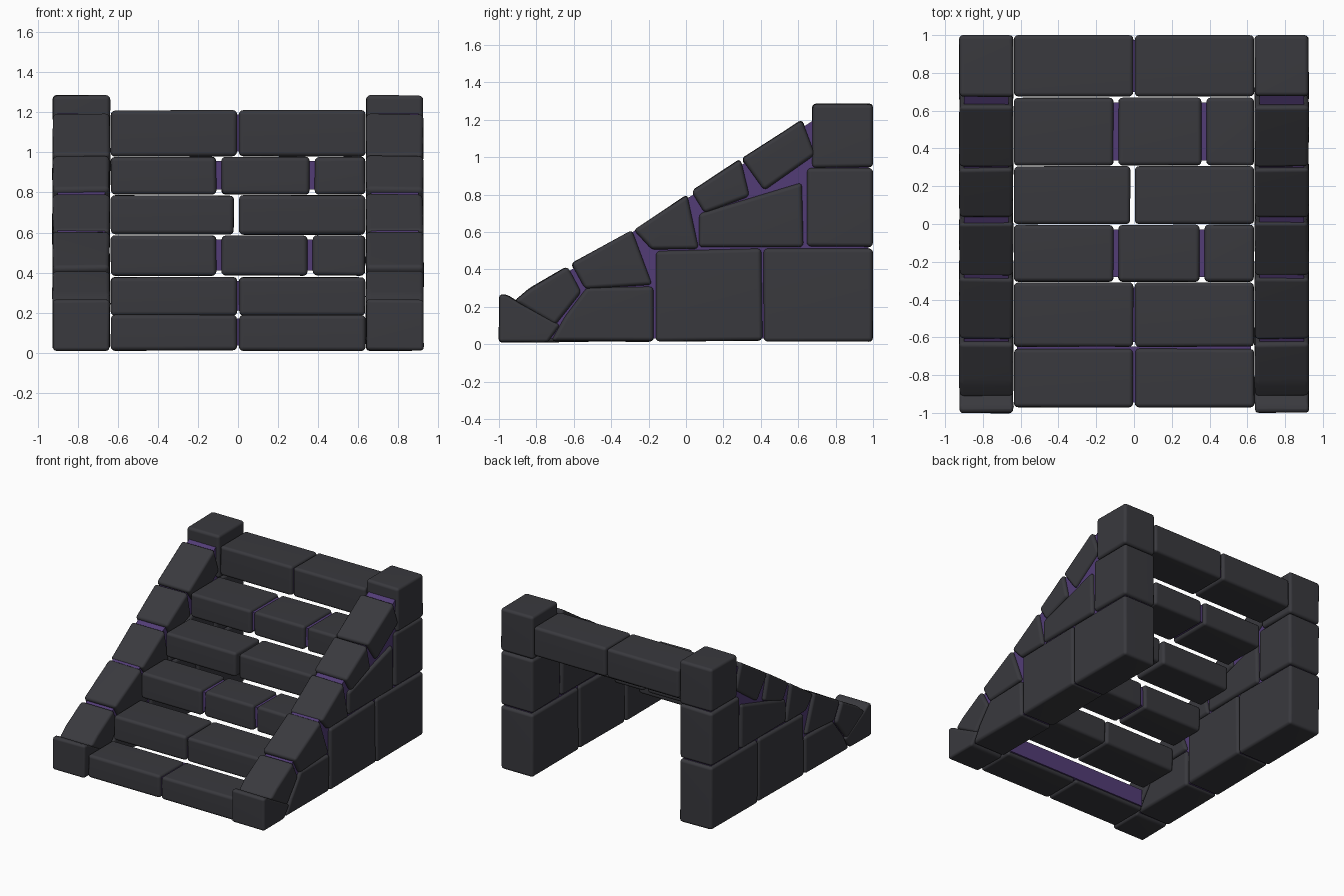
import bpy, bmesh, random
from mathutils import Vector

if "Cube" in bpy.data.objects:
    bpy.data.objects.remove(bpy.data.objects["Cube"])

random.seed(4)


def material(name, rgb):
    m = bpy.data.materials.new(name)
    m.diffuse_color = (*rgb, 1)
    m.use_nodes = True
    m.node_tree.nodes["Principled BSDF"].inputs["Base Color"].default_value = m.diffuse_color
    return m


STONE = material("dark stone", (0.041, 0.041, 0.048))
MORTAR = material("purple mortar", (0.085, 0.046, 0.18))


def prism(name, profile, x0, x1, mat, bevel=0.0, jitter=0.0):
    """Extrude a (y, z) profile from x0 to x1, with rounded edges."""
    bm = bmesh.new()
    rings = []
    for x in (x0, x1):
        ring = []
        for y, z in profile:
            dx, dy, dz = (random.uniform(-jitter, jitter) for _ in range(3))
            ring.append(bm.verts.new(Vector((x + dx, min(y + dy, 1.0), max(z + dz, 0.0)))))
        rings.append(ring)
    a, b = rings
    bm.faces.new(a)
    bm.faces.new(b[::-1])
    n = len(profile)
    for i in range(n):
        j = (i + 1) % n
        bm.faces.new((a[i], b[i], b[j], a[j]))
    bmesh.ops.recalc_face_normals(bm, faces=bm.faces[:])
    if bevel:
        bmesh.ops.bevel(bm, geom=bm.edges[:], offset=bevel, segments=3,
                        profile=0.5, affect='EDGES', clamp_overlap=True)
        for f in bm.faces:
            f.smooth = True
    mesh = bpy.data.meshes.new(name)
    bm.to_mesh(mesh)
    bm.free()
    mesh.materials.append(mat)
    ob = bpy.data.objects.new(name, mesh)
    bpy.context.collection.objects.link(ob)
    if bevel:
        # keeps the big faces flat and only the edges soft
        ob.modifiers.new("soft edges", 'WEIGHTED_NORMAL')
    return ob


def rect(y0, y1, z0, z1):
    return [(y0, z0), (y1, z0), (y1, z1), (y0, z1)]


# Side wall stones as (y, z) outlines
wall_stones = {
    "foot_stone": [(-1, .01), (-.74, .01), (-.67, .10), (-.91, .235), (-.96, .265), (-1, .265)],
    "slope_stone_1": [(-.92, .23), (-.84, .295), (-.635, .415), (-.56, .275), (-.70, .10)],
    "slope_stone_2": [(-.615, .43), (-.29, .61), (-.18, .32), (-.54, .295)],
    "slope_stone_3": [(-.28, .61), (.005, .80), (.07, .51), (-.185, .505)],
    "slope_stone_4": [(.03, .82), (.29, .99), (.34, .79), (.10, .70)],
    "slope_stone_5": [(.295, .99), (.62, 1.20), (.69, 1.01), (.42, .82)],
    "wedge_stone": [(-.72, .015), (-.65, .14), (-.53, .30), (-.175, .305), (-.175, .015)],
    "middle_stone": [(.07, .52), (.07, .70), (.62, .865), (.625, .52)],
    "base_stone_front": [(-.16, .015), (.41, .02), (.405, .51), (-.16, .50)],
    "base_stone_back": rect(.415, 1, .015, .51),
    "post_stone": rect(.645, 1, .52, .94),
    "post_cap": rect(.675, 1, .945, 1.285),
}
wall_mortar = [(-.95, .03), (-.95, .19), (.64, 1.17), (.70, 1.21), (.975, 1.21), (.975, .03)]

for side, s in (("left", -1), ("right", 1)):
    for name, outline in wall_stones.items():
        prism(f"{side}_{name}", outline, s * .64, s * .925, STONE, .022, .003)
    prism(f"{side}_wall_mortar", wall_mortar, s * .665, s * .90, MORTAR)

# Steps: y range, z range, and x positions of the joints
steps = [
    (-.97, -.66, .01, .19, (0,)),
    (-.65, -.31, .185, .377, (0,)),
    (-.305, -.005, .385, .585, (-.095, .36)),
    (0, .306, .59, .785, (-.008,)),
    (.31, .668, .79, .978, (-.095, .37)),
    (.675, 1, .98, 1.21, (0,)),
]
for i, (y0, y1, z0, z1, joints) in enumerate(steps, 1):
    gap = .013 if i in (3, 4, 5) else .005
    edges = [-.635 - gap, *joints, .635 + gap]
    for k, (xa, xb) in enumerate(zip(edges, edges[1:]), 1):
        prism(f"step_{i}_block_{k}", rect(y0, y1, z0, z1),
              xa + gap, xb - gap, STONE, .022, .002)
    # mortar core behind the joints; the fourth step has an open joint
    if i != 4:
        back = -.648 if i == 1 else y1 - .025
        prism(f"step_{i}_mortar", rect(y0 + .025, back, z0 + .025, z1 - .02),
              -.62, .62, MORTAR)
